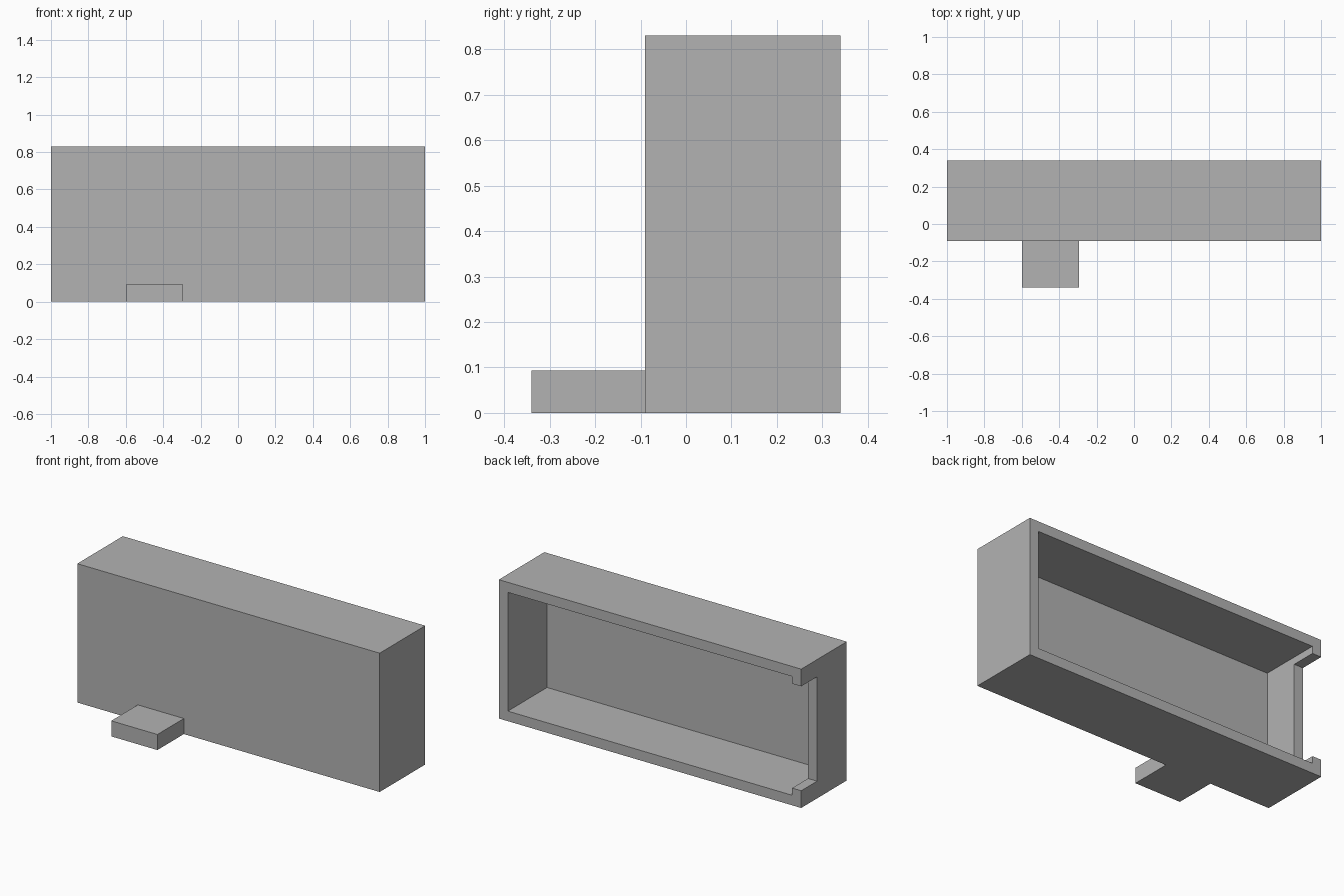
import bpy

cube = bpy.data.objects.get("Cube")
if cube:
    bpy.data.objects.remove(cube, do_unlink=True)

# Main dimensions
WALL = 0.06
FRONT, BACK = -0.09, 0.34
HEIGHT = 0.83
OVER = 0.1  # how far cutters reach past the surface

grey = bpy.data.materials.new("light_grey")
grey.use_nodes = True
colour = (0.45, 0.45, 0.45, 1)
grey.diffuse_color = colour
grey.node_tree.nodes["Principled BSDF"].inputs["Base Color"].default_value = colour


def box(name, x, y, z):
    """Axis-aligned box from (low, high) ranges."""
    bpy.ops.mesh.primitive_cube_add(size=1)
    ob = bpy.context.object
    ob.name = name
    for v in ob.data.vertices:
        v.co = [r[0] if c < 0 else r[1] for c, r in zip(v.co, (x, y, z))]
    ob.data.materials.append(grey)
    return ob


def combine(target, tool, operation):
    """Apply a boolean and discard the tool object."""
    tool.hide_render = True
    mod = target.modifiers.new(tool.name, "BOOLEAN")
    mod.operation, mod.solver, mod.object = operation, "EXACT", tool
    bpy.context.view_layer.objects.active = target
    bpy.ops.object.modifier_apply(modifier=mod.name)
    bpy.data.objects.remove(tool, do_unlink=True)


# Housing with a front tab along the base
housing = box("housing", (-1, 1), (FRONT, BACK), (0, HEIGHT))
tab = box("front_tab", (-0.6, -0.295), (-0.34, FRONT + WALL / 2), (0, 0.093))
combine(housing, tab, "UNION")

# Cavity open at the back
cavity = box("cavity_cutter", (-1 + WALL, 1 - WALL),
             (FRONT + WALL, BACK + OVER), (WALL, HEIGHT - WALL))
combine(housing, cavity, "DIFFERENCE")

# Notch in the rear edge of one end wall
notch = box("notch_cutter", (-1 - OVER, -1 + WALL + OVER),
            (BACK - 0.15, BACK + OVER), (0.103, HEIGHT - 0.103))
combine(housing, notch, "DIFFERENCE")
